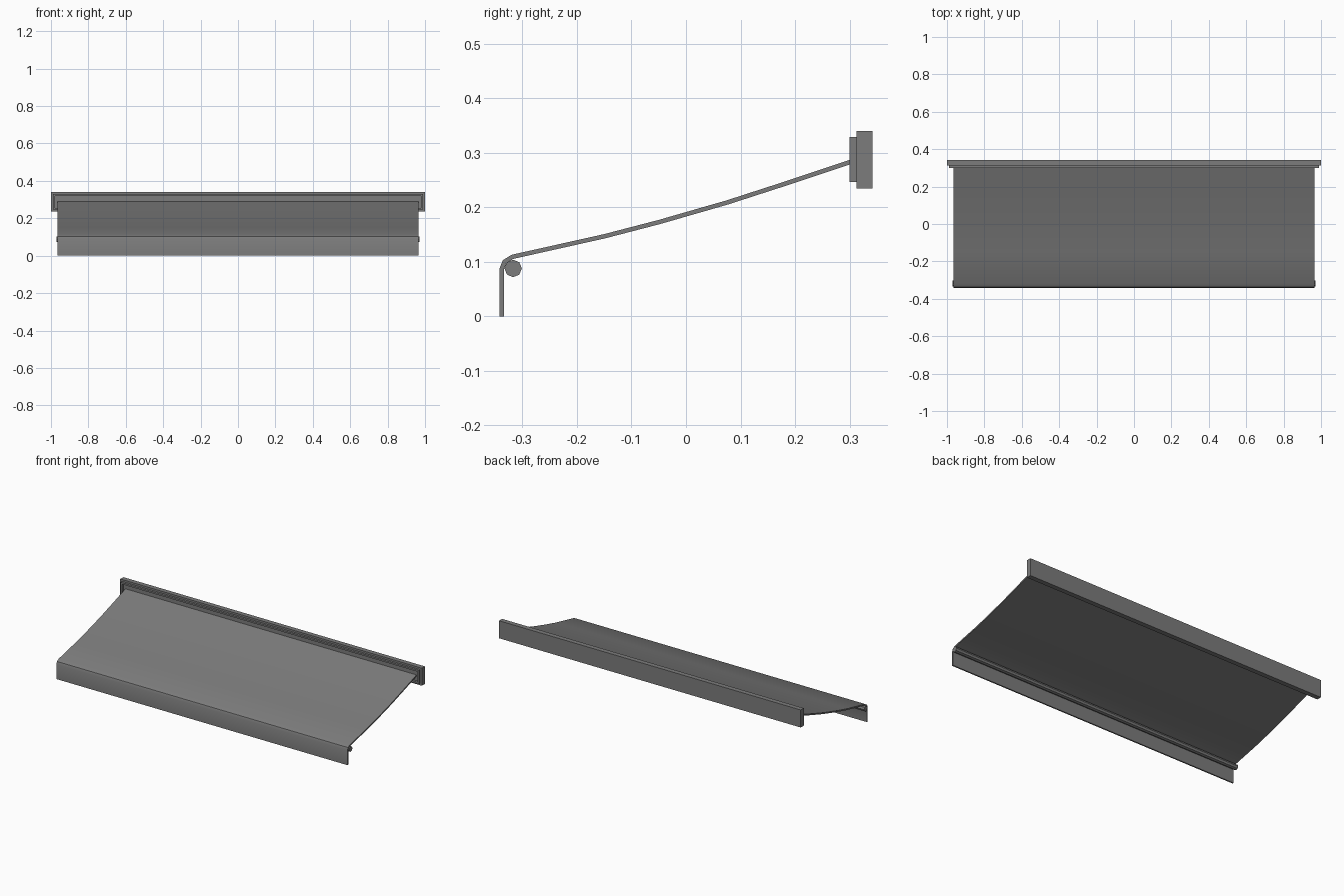
import bpy, bmesh, math
from mathutils import Vector, Matrix

cube = bpy.data.objects.get("Cube")
if cube:
    bpy.data.objects.remove(cube)

grey = bpy.data.materials.new("mid grey")
grey.use_nodes = True
colour = (0.2, 0.2, 0.2, 1)
grey.diffuse_color = colour
grey.node_tree.nodes["Principled BSDF"].inputs["Base Color"].default_value = colour


def finish(name, bm, smooth=False):
    bmesh.ops.recalc_face_normals(bm, faces=bm.faces)
    mesh = bpy.data.meshes.new(name)
    bm.to_mesh(mesh)
    bm.free()
    mesh.materials.append(grey)
    obj = bpy.data.objects.new(name, mesh)
    bpy.context.collection.objects.link(obj)
    if smooth:
        bpy.ops.object.select_all(action="DESELECT")
        obj.select_set(True)
        bpy.context.view_layer.objects.active = obj
        bpy.ops.object.shade_smooth_by_angle(angle=math.radians(30))
    return obj


# Cloth: outer profile (y, z) offset inward to a thin sheet, then swept along x
profile = [Vector(p) for p in (
    (-.342, 0), (-.342, .088), (-.336, .103), (-.32, .113), (-.15, .151),
    (-.05, .177), (.075, .213), (.18, .247), (.312, .291))]
thickness = .008
inner = []
for i, p in enumerate(profile):
    a = (p - profile[i - 1]).normalized() if i else None
    b = (profile[i + 1] - p).normalized() if i < len(profile) - 1 else a
    a = a or b
    t = (a + b).normalized()
    inner.append(p + Vector((t.y, -t.x)) * thickness / t.dot(a))

bm = bmesh.new()
rows = [[bm.verts.new((x, q.x, q.y)) for x in (-.965, .965) for q in pair]
        for pair in zip(profile, inner)]
for r, s in zip(rows, rows[1:]):
    for i, j in ((0, 1), (1, 3), (3, 2), (2, 0)):
        bm.faces.new((r[i], r[j], s[j], s[i]))
for r in (rows[0], rows[-1]):
    bm.faces.new((r[0], r[1], r[3], r[2]))
finish("awning_cloth", bm, smooth=True)

# Wall rail: a board with a raised lip around a recessed slot
bm = bmesh.new()
bmesh.ops.create_cube(bm, size=1, matrix=Matrix.Translation((0, .3275, .2875))
                      @ Matrix.Diagonal((2, .029, .105, 1)))
bm.faces.ensure_lookup_table()
front = min(bm.faces, key=lambda f: f.calc_center_median().y)
for inset, push in ((.016, -.013), (.014, .013)):
    bmesh.ops.inset_region(bm, faces=[front], thickness=inset)
    front = bmesh.ops.extrude_discrete_faces(bm, faces=[front])["faces"][0]
    bmesh.ops.translate(bm, verts=front.verts, vec=(0, push, 0))
finish("wall_rail", bm)

# Eight-sided front roller bar under the bend
bm = bmesh.new()
bmesh.ops.create_cone(bm, cap_ends=True, segments=8, radius1=.016, radius2=.016, depth=1.94,
                      matrix=Matrix.Translation((0, -.317, .088)) @ Matrix.Rotation(math.pi / 2, 4, "Y"))
finish("front_roller", bm)
